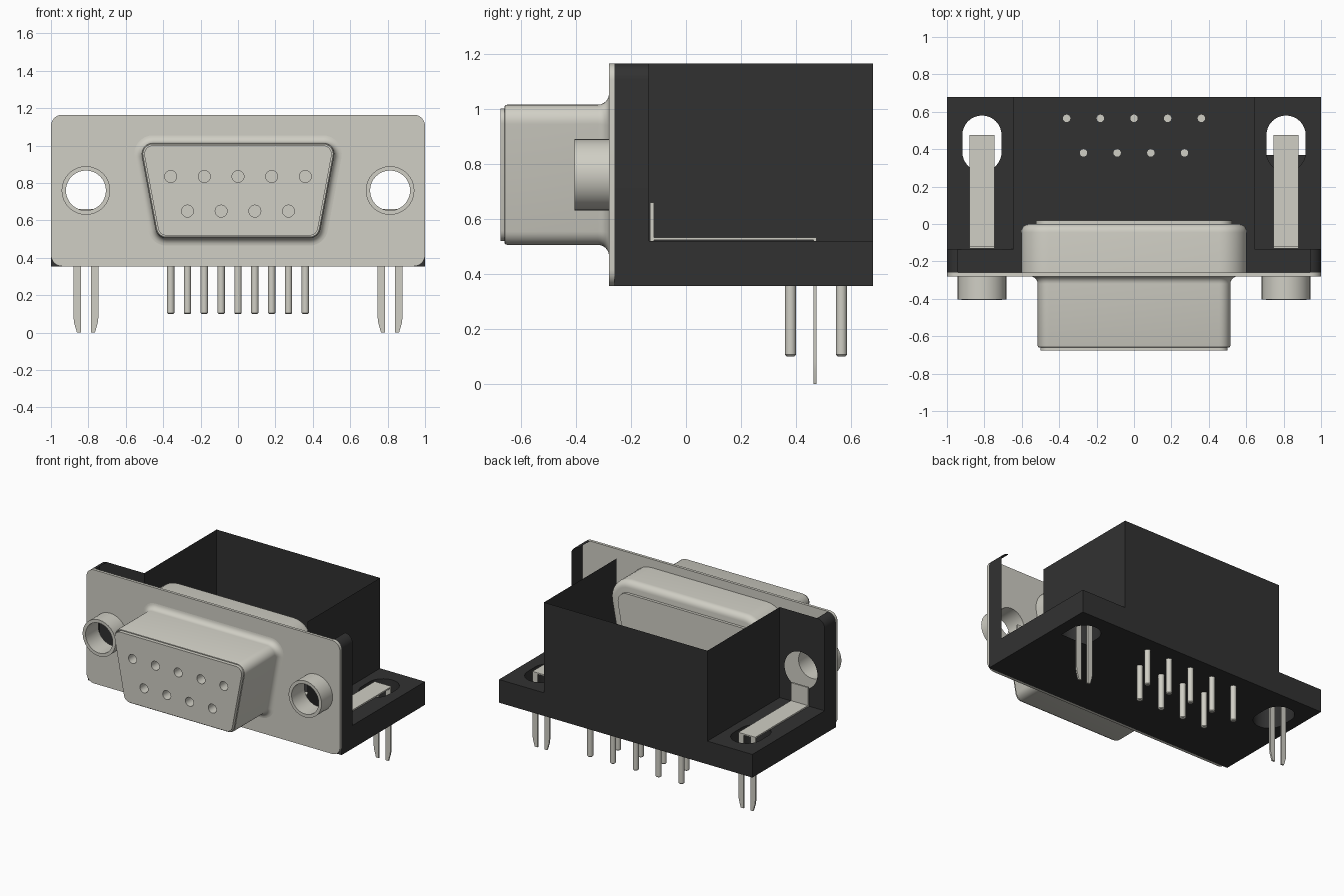
import bpy, bmesh
from math import sin, cos, pi, radians, atan2
from mathutils import Matrix

if "Cube" in bpy.data.objects:
    bpy.data.objects.remove(bpy.data.objects["Cube"], do_unlink=True)


def material(name, rgb):
    m = bpy.data.materials.new(name)
    m.use_nodes = True
    m.diffuse_color = (*rgb, 1)
    bsdf = next(n for n in m.node_tree.nodes if n.type == 'BSDF_PRINCIPLED')
    bsdf.inputs["Base Color"].default_value = (*rgb, 1)
    return m


METAL = material("warm_grey_metal", (0.63, 0.62, 0.555))
BLACK = material("black_plastic", (0.031, 0.031, 0.031))


def finish(name, bm, mat, angle=35):
    bmesh.ops.recalc_face_normals(bm, faces=bm.faces)
    me = bpy.data.meshes.new(name)
    bm.to_mesh(me)
    bm.free()
    me.materials.append(mat)
    ob = bpy.data.objects.new(name, me)
    bpy.context.collection.objects.link(ob)
    bpy.ops.object.select_all(action='DESELECT')
    ob.select_set(True)
    bpy.context.view_layer.objects.active = ob
    bpy.ops.object.shade_smooth_by_angle(angle=radians(angle))
    return ob


# ---------- outline helpers (2D) ----------
def arc(cx, cy, r, a0, a1, n=8):
    return [(cx + r * cos(radians(a0 + (a1 - a0) * i / n)),
             cy + r * sin(radians(a0 + (a1 - a0) * i / n))) for i in range(n + 1)]


def circle(cx, cy, r, n=32):
    return arc(cx, cy, r, 0, 360, n)[:-1]


def stadium(cx, y0, y1, r):
    return arc(cx, y1 - r, r, 0, 180, 16) + arc(cx, y0 + r, r, 180, 360, 16)


def d_outline(off):
    # rounded trapezoid; corner centres stay put and the radius grows by off
    r, (tx, tz), (bx, bz) = 0.06 + off, (0.455, 0.955), (0.382, 0.565)
    a = -math_deg(atan2(tx - bx, tz - bz))
    right = arc(bx, bz, r, -90, a) + arc(tx, tz, r, a, 90)
    return right + [(-x, z) for x, z in reversed(right)]


def math_deg(v):
    return v * 180 / pi


# ---------- solid helpers ----------
def sheet(name, loops, mat, upright=False, level=0.0, thick=0.0):
    """Filled outline with holes: lies at z=level, or stands at y=level."""
    bm = bmesh.new()
    for loop in loops:
        vs = [bm.verts.new((x, y, 0)) for x, y in loop]
        for i, v in enumerate(vs):
            bm.edges.new((v, vs[(i + 1) % len(vs)]))
    bmesh.ops.triangle_fill(bm, use_beauty=True, use_dissolve=False,
                            edges=bm.edges[:], normal=(0, 0, 1))
    if thick:
        ext = bmesh.ops.extrude_face_region(bm, geom=bm.faces[:])
        bmesh.ops.translate(bm, vec=(0, 0, -thick),
                            verts=[g for g in ext["geom"] if isinstance(g, bmesh.types.BMVert)])
    if upright:
        mx = Matrix.Translation((0, level, 0)) @ Matrix.Rotation(pi / 2, 4, 'X')
    else:
        mx = Matrix.Translation((0, 0, level))
    bmesh.ops.transform(bm, matrix=mx, verts=bm.verts)
    return finish(name, bm, mat)


def loft(name, rings, mat, closed=True, cap_start=False, cap_end=False):
    """Skin equal-length rings of 3D points."""
    bm = bmesh.new()
    rows = [[bm.verts.new(p) for p in ring] for ring in rings]
    n = len(rows[0])
    for a, b in zip(rows, rows[1:]):
        for i in range(n if closed else n - 1):
            j = (i + 1) % n
            bm.faces.new((a[i], a[j], b[j], b[i]))
    if cap_start:
        bm.faces.new(rows[0])
    if cap_end:
        bm.faces.new(rows[-1])
    return finish(name, bm, mat)


def wall(name, path, z0, z1, closed=False):
    return loft(name, [[(x, y, z) for x, y in path] for z in (z0, z1)], BLACK, closed)


def box(name, x0, x1, y0, y1, z0, z1, mat):
    return sheet(name, [[(x0, y0), (x1, y0), (x1, y1), (x0, y1)]], mat, level=z1, thick=z1 - z0)


def d_loft(name, sections, **caps):
    return loft(name, [[(x, y, z) for x, z in d_outline(o)] for y, o in sections], METAL, **caps)


# main levels
Z0, ZS, Z1 = 0.355, 0.52, 1.165        # floor, ledge top, housing top
YP, YF, YB = -0.26, -0.135, 0.68       # plate back, flange back, housing back
XB, XS, ZH = 0.645, 0.813, 0.76        # box half width, screw hole centre
R = 0.06

# ---------- metal face plate ----------
outer = (arc(1 - R, Z1 - R, R, 0, 90) + arc(R - 1, Z1 - R, R, 90, 180)
         + arc(R - 1, Z0 + R, R, 180, 270) + arc(1 - R, Z0 + R, R, 270, 360))
sheet("face_plate", [outer, circle(-XS, ZH, 0.107), circle(XS, ZH, 0.107)], METAL,
      upright=True, level=-0.28, thick=0.02)

# ---------- D-shaped shell ----------
flare = [(-0.28 - 0.04 * (1 - cos(t)), 0.04 - 0.04 * sin(t)) for t in [i * pi / 12 for i in range(7)]]
d_loft("front_shell", [(-0.27, 0.04)] + flare +
       [(-0.65, 0), (-0.658, -0.003), (-0.66, -0.008), (-0.56, -0.008)], cap_end=True)
back_round = [(-0.045 + 0.045 * sin(t), 0.045 + 0.045 * cos(t)) for t in [i * pi / 12 for i in range(7)]]
d_loft("rear_shell", [(YP, 0.09)] + back_round, cap_end=True)
d_loft("rear_insulator", [(-0.01, 0.01), (0.02, 0.01)], cap_end=True)

# socket insert with nine holes
sockets = [(0.18 * i, 0.835) for i in range(-2, 3)] + [(0.18 * i - 0.27, 0.65) for i in range(4)]
sheet("socket_insert", [d_outline(-0.014)] + [circle(x, z, 0.032, 20) for x, z in sockets],
      METAL, upright=True, level=-0.675, thick=0.115)

# ---------- black housing, hollow and open on top ----------
wall("housing_box_walls", [(-XB, YF), (-XB, YB), (XB, YB), (XB, YF)], ZS, Z1)
wall("housing_base_walls", [(-1, YP), (-1, YB), (1, YB), (1, YP)], Z0, ZS)

slots = {-1: stadium(-XS, 0.28, 0.58, 0.105), 1: stadium(XS, 0.28, 0.58, 0.105)}
short_slot = arc(XS, 0.475, 0.105, 0, 180, 16) + [(XS - 0.105, 0.37), (XS + 0.105, 0.37)]
sheet("housing_floor", [[(-1, YP), (1, YP), (1, YB), (-1, YB)], slots[-1], short_slot],
      BLACK, level=Z0)

for s, side in ((-1, "right"), (1, "left")):
    # ledge with locking slot
    ledge = [(s * XB, YF), (s, YF), (s, YB), (s * XB, YB)]
    sheet(side + "_ledge", [ledge, slots[s]], BLACK, level=ZS)
    wall(side + "_slot_wall", slots[s], Z0, ZS, closed=True)

    # flange edge with rounded upper corner
    edge = [(1, ZS)] + arc(1 - R, Z1 - R, R, 0, 90)
    loft(side + "_flange_edge", [[(s * x, y, z) for x, z in edge] for y in (YP, YF)],
         BLACK, closed=False)

    # screw tube
    sheet(side + "_screw_tube", [circle(s * XS, ZH, 0.13), circle(s * XS, ZH, 0.107)],
          METAL, upright=True, level=YP, thick=-0.145)

    # board lock: upright tab, strip along the ledge, two tapered prongs
    cx, w = s * XS, 0.0665
    box(side + "_lock_tab", cx - w, cx + w, -0.13, -0.117, ZS, 0.66, METAL)
    box(side + "_lock_strip", cx - w, cx + w, -0.117, 0.475, ZS + 0.002, ZS + 0.012, METAL)
    for d in (-1, 1):
        prong = [(0.027, 0.53), (0.027, 0), (0.048, 0), (w - 0.004, 0.05), (w, 0.08), (w, 0.53)]
        sheet(side + "_lock_prong", [[(cx + d * x, z) for x, z in prong]], METAL,
              upright=True, level=0.463, thick=0.012)

# flange back, closed on one side only
sheet("right_flange_back",
      [[(-XB, ZS), (-XB, Z1)] + arc(R - 1, Z1 - R, R, 90, 180) + [(-1, ZS)],
       circle(-XS, ZH, 0.13)], BLACK, upright=True, level=YF)

# ---------- solder pins ----------
pins = [(0.18 * i, 0.565) for i in range(-2, 3)] + [(0.18 * i - 0.27, 0.38) for i in range(4)]
for x, y in pins:
    rings = [[(px, py, z) for px, py in circle(x, y, r, 16)]
             for z, r in ((0.1, 0.014), (0.106, 0.02), (Z0 + 0.003, 0.02))]
    loft("solder_pin", rings, METAL, cap_start=True, cap_end=True)
